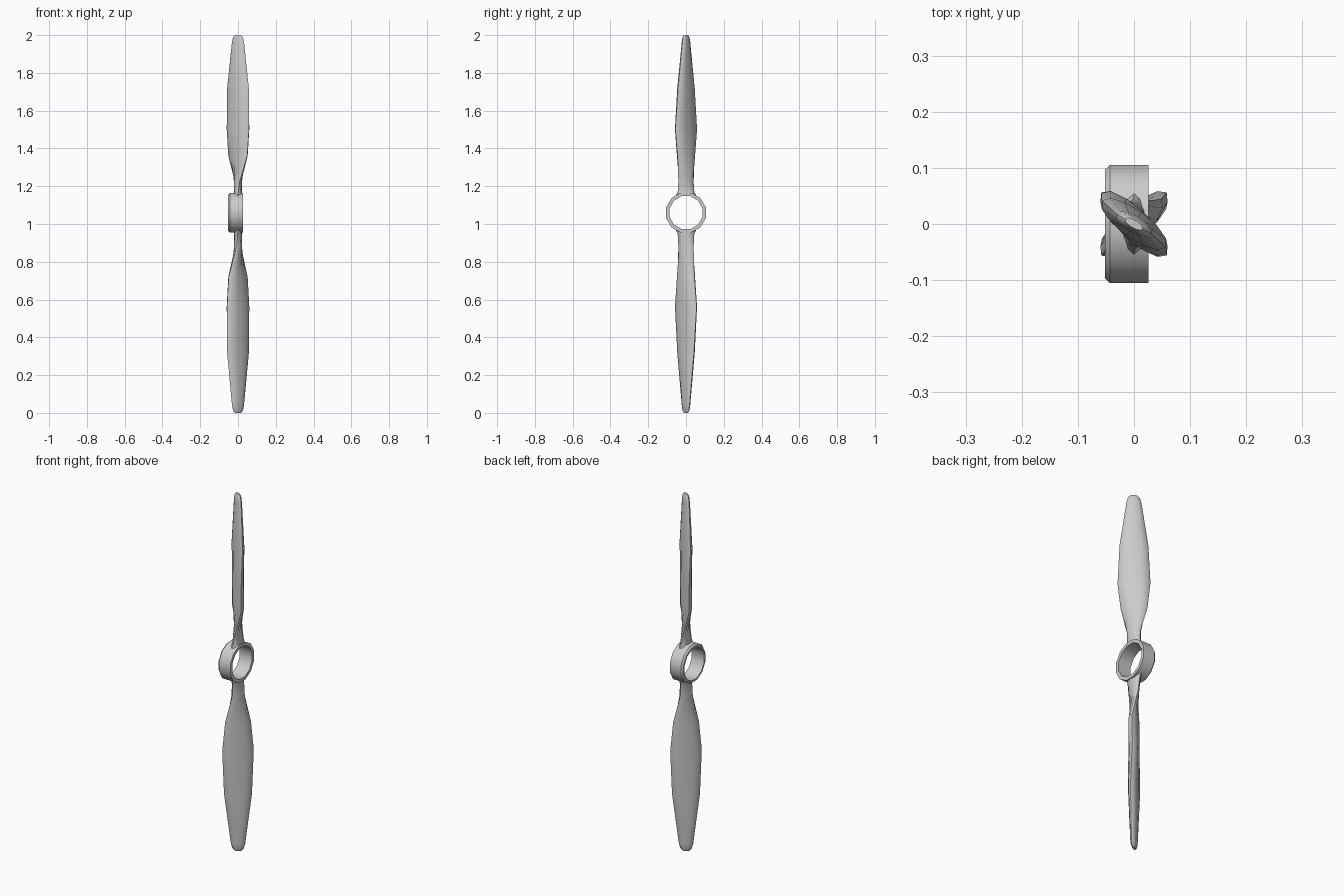
import bpy, bmesh
from math import sin, cos, pi, radians

if "Cube" in bpy.data.objects:
    bpy.data.objects.remove(bpy.data.objects["Cube"])

HUB_Z = 1.06


def finish(name, bm, angle):
    bmesh.ops.recalc_face_normals(bm, faces=bm.faces)
    me = bpy.data.meshes.new(name)
    bm.to_mesh(me)
    bm.free()
    ob = bpy.data.objects.new(name, me)
    bpy.context.collection.objects.link(ob)
    bpy.ops.object.select_all(action='DESELECT')
    ob.select_set(True)
    bpy.context.view_layer.objects.active = ob
    bpy.ops.object.shade_smooth_by_angle(angle=radians(angle))
    return ob


def bridge(bm, a, b):
    for i in range(len(a)):
        j = (i + 1) % len(a)
        bm.faces.new((a[i], a[j], b[j], b[i]))


# Hub ring: lathed profile (x, radius) around the x axis
def hub_ring(sides=12):
    profile = [(0.026, 0.109), (-0.043, 0.109), (-0.052, 0.1),
               (-0.052, 0.09), (0.026, 0.09)]
    bm = bmesh.new()
    rings = []
    for x, r in profile:
        angs = [2 * pi * (i + 0.5) / sides for i in range(sides)]
        rings.append([bm.verts.new((x, r * cos(t), HUB_Z + r * sin(t))) for t in angs])
    for k in range(len(rings)):
        bridge(bm, rings[k], rings[(k + 1) % len(rings)])
    return finish("hub_ring", bm, 35)


# Twisted blade: (fraction of length, half chord, half thickness, twist)
STATIONS = [(0.097, 0.054, 0.022, 0), (0.118, 0.044, 0.021, 2),
            (0.17, 0.041, 0.02, 10), (0.32, 0.066, 0.026, 48),
            (0.47, 0.081, 0.027, 46), (0.70, 0.071, 0.025, 54),
            (0.96, 0.037, 0.015, 60), (0.988, 0.030, 0.012, 60),
            (1.0, 0.018, 0.007, 60)]


def blade(name, length, side, sides=12):
    bm = bmesh.new()
    rings = []
    for f, chord, thick, twist in STATIONS:
        a = radians(twist)
        # keep the root seated in the hub wall, whatever the blade length
        r = f * 0.94 if f < 0.15 else f * length
        ring = []
        for i in range(sides):
            t = 2 * pi * i / sides
            u, v = chord * cos(t), thick * sin(t)
            x = u * sin(a) + v * cos(a)
            y = -u * cos(a) + v * sin(a)
            ring.append(bm.verts.new((x, side * y, HUB_Z + side * r)))
        rings.append(ring)
    for a, b in zip(rings, rings[1:]):
        bridge(bm, a, b)
    bm.faces.new(rings[0])
    bm.faces.new(rings[-1])
    return finish(name, bm, 40)


hub_ring()
blade("upper_blade", 2.0 - HUB_Z, 1)
blade("lower_blade", HUB_Z, -1)
